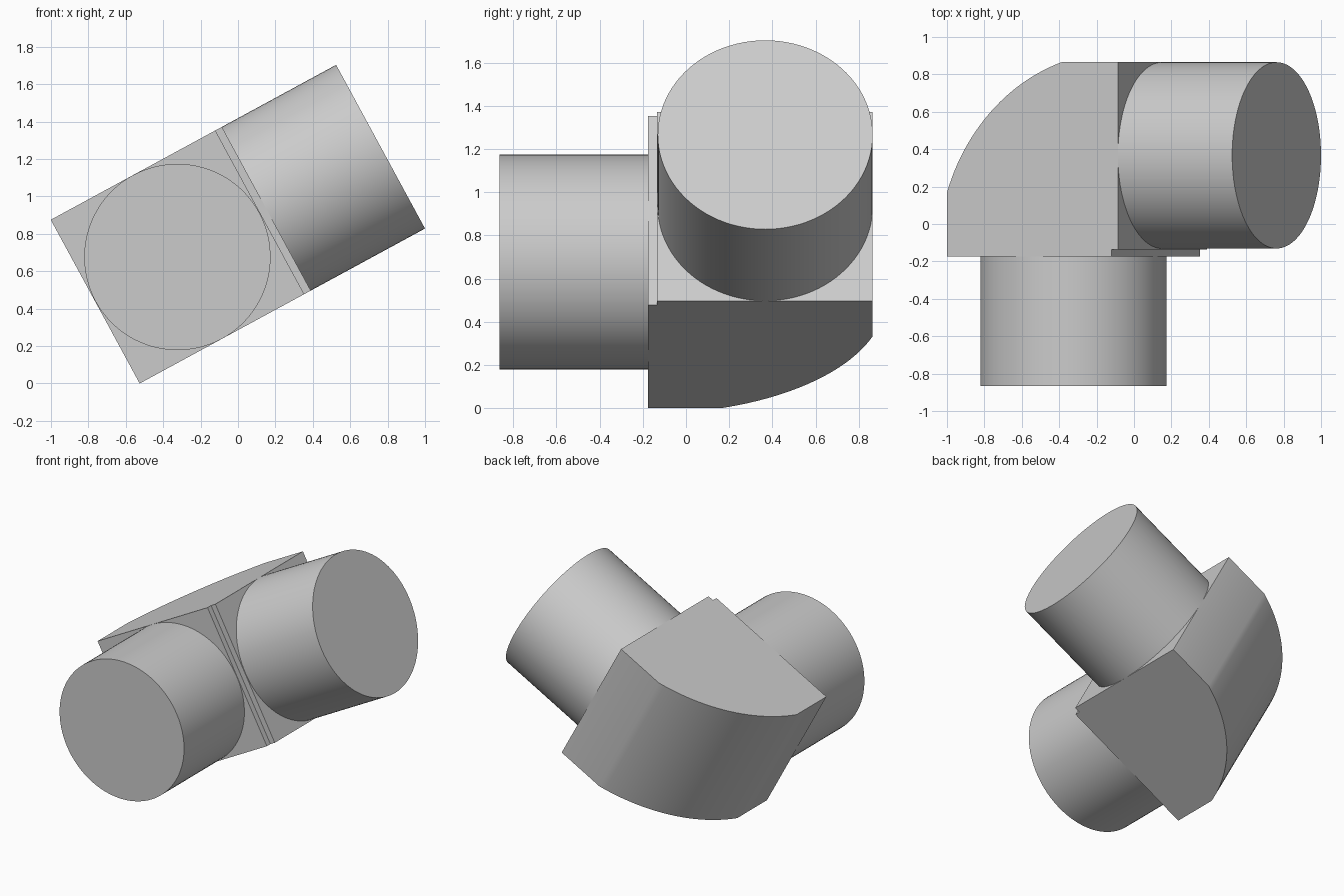
import bpy, bmesh
from math import radians, cos, sin, asin, acos
from mathutils import Matrix, Vector

cube = bpy.data.objects.get("Cube")
if cube:
    bpy.data.objects.remove(cube)

grey = bpy.data.materials.new("plain_grey")
grey.use_nodes = True
grey.diffuse_color = (0.6, 0.6, 0.6, 1)
grey.node_tree.nodes["Principled BSDF"].inputs["Base Color"].default_value = (0.6, 0.6, 0.6, 1)

# The whole elbow is tilted about the y axis
TILT = Matrix.Translation((-0.324, 0, 0.676)) @ Matrix.Rotation(radians(-28.5), 4, 'Y')
R = 0.498            # pipe radius, also half the body height
FRONT, BACK = -0.175, 0.865
LEFT, END = -0.5, 0.541
STEP = 0.04


def finish(name, bm):
    bmesh.ops.recalc_face_normals(bm, faces=bm.faces)
    bm.transform(TILT)
    mesh = bpy.data.meshes.new(name)
    bm.to_mesh(mesh)
    bm.free()
    mesh.materials.append(grey)
    obj = bpy.data.objects.new(name, mesh)
    bpy.context.collection.objects.link(obj)
    bpy.ops.object.select_all(action='DESELECT')
    obj.select_set(True)
    bpy.context.view_layer.objects.active = obj
    bpy.ops.object.shade_smooth_by_angle(angle=radians(30))


def pipe(name, start, end):
    start, end = Vector(start), Vector(end)
    axis = end - start
    bm = bmesh.new()
    place = Matrix.Translation((start + end) / 2) @ axis.to_track_quat('Z', 'Y').to_matrix().to_4x4()
    bmesh.ops.create_cone(bm, cap_ends=True, segments=96, radius1=R, radius2=R,
                          depth=axis.length, matrix=place)
    finish(name, bm)


# Elbow body: plan outline with a rounded outer corner and a small inner step
bend = 1.095
a0 = asin((BACK - FRONT) / bend)
a1 = acos((END - LEFT) / bend)
angles = [a0 + (a1 - a0) * i / 24 for i in range(25)]
outline = [(LEFT, FRONT), (END - STEP, FRONT), (END - STEP, FRONT + STEP),
           (END, FRONT + STEP), (END, BACK)]
outline += [(END - bend * cos(a), FRONT + bend * sin(a)) for a in angles]
bm = bmesh.new()
base = bm.faces.new([bm.verts.new((x, y, -R)) for x, y in outline])
top = bmesh.ops.extrude_face_region(bm, geom=[base], use_keep_orig=True)
bmesh.ops.translate(bm, vec=(0, 0, 2 * R),
                    verts=[v for v in top["geom"] if isinstance(v, bmesh.types.BMVert)])
finish("elbow_body", bm)

# Two pipe stubs at right angles
pipe("front_pipe", (0, FRONT, 0), (0, -BACK, 0))
pipe("side_pipe", (END, BACK - R, 0), (1.236, BACK - R, 0))
